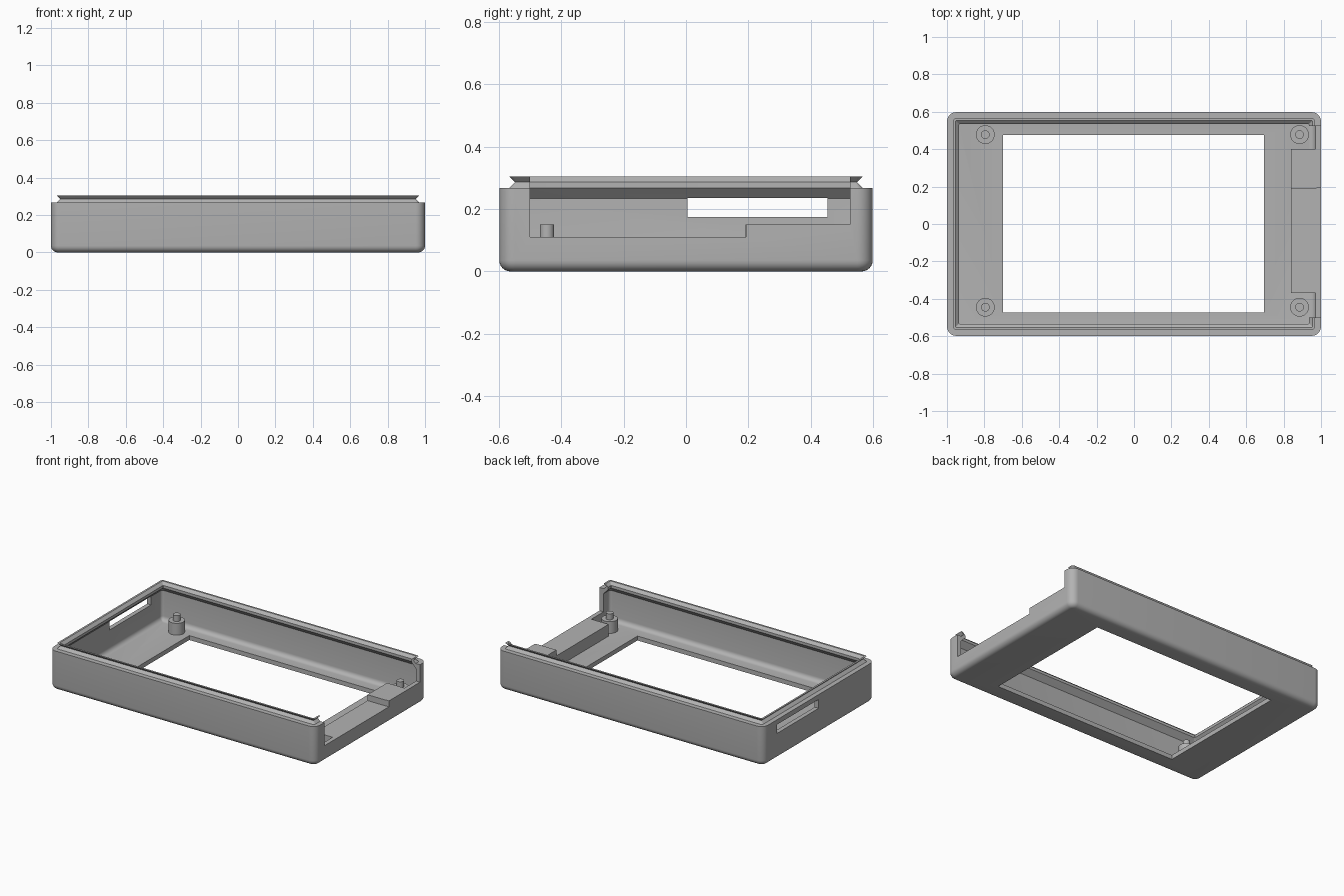
import bpy, bmesh, math

if "Cube" in bpy.data.objects:
    bpy.data.objects.remove(bpy.data.objects["Cube"])

grey = bpy.data.materials.new("plain_grey")
grey.diffuse_color = (0.45, 0.45, 0.45, 1)
grey.use_nodes = True
grey.node_tree.nodes["Principled BSDF"].inputs["Base Color"].default_value = grey.diffuse_color

HX, HY = 1.0, 0.598


def finish(name, bm):
    bmesh.ops.recalc_face_normals(bm, faces=bm.faces[:])
    me = bpy.data.meshes.new(name)
    bm.to_mesh(me)
    bm.free()
    me.materials.append(grey)
    ob = bpy.data.objects.new(name, me)
    bpy.context.collection.objects.link(ob)
    return ob


def box(name, x0, x1, y0, y1, z0, z1):
    bm = bmesh.new()
    bmesh.ops.create_cube(bm, size=1)
    for v in bm.verts:
        v.co = ((x0 + x1) / 2 + v.co.x * (x1 - x0),
                (y0 + y1) / 2 + v.co.y * (y1 - y0),
                (z0 + z1) / 2 + v.co.z * (z1 - z0))
    return finish(name, bm)


def ring(bm, inset, z, seg=8):
    """Rounded rectangle loop, inset from the outer wall."""
    r = max(0.05 - inset, 0.004)
    cx, cy = HX - inset - r, HY - inset - r
    out = []
    for q, (sx, sy) in enumerate(((1, 1), (-1, 1), (-1, -1), (1, -1))):
        for i in range(seg + 1):
            a = math.pi / 2 * (q + i / seg)
            out.append(bm.verts.new((sx * cx + r * math.cos(a), sy * cy + r * math.sin(a), z)))
    return out


def select_only(ob):
    bpy.ops.object.select_all(action='DESELECT')
    ob.select_set(True)
    bpy.context.view_layer.objects.active = ob


# Wall cross-section: (inset, height) from the bottom, over the lip, to the inner floor
R, RI, T = 0.036, 0.03, 0.03
steps = [i / 6 * math.pi / 2 for i in range(7)]
profile = [(R * (1 - math.sin(a)), R * (1 - math.cos(a))) for a in steps]
profile += [(0, 0.268), (0.032, 0.268), (0.05, 0.286), (0.032, 0.304),
            (0.045, 0.304), (0.064, 0.286), (0.064, 0.268), (T, 0.233)]
profile += [(T + RI * (1 - math.cos(a)), T + RI * (1 - math.sin(a))) for a in steps]

bm = bmesh.new()
loops = [ring(bm, d, z) for d, z in profile]
for a, b in zip(loops, loops[1:]):
    n = len(a)
    for i in range(n):
        bm.faces.new((a[i], a[(i + 1) % n], b[(i + 1) % n], b[i]))
bm.faces.new(loops[0])
bm.faces.new(loops[-1])
shell = finish("case_shell", bm)

# Openings: screen hole, side slot, stepped port gap
cutters = [
    box("screen_cutter", -0.70, 0.695, -0.472, 0.477, -0.1, 0.1),
    box("slot_cutter", -1.1, -0.9, 0.005, 0.453, 0.175, 0.235),
    box("port_cutter_low", 0.9, 1.1, -0.5, 0.192, 0.11, 0.4),
    box("port_cutter_high", 0.9, 1.1, 0.19, 0.525, 0.15, 0.4),
]
for c in cutters:
    c.hide_render = True
    m = shell.modifiers.new("cut", 'BOOLEAN')
    m.operation = 'DIFFERENCE'
    m.solver = 'EXACT'
    m.object = c
    select_only(shell)
    bpy.ops.object.modifier_apply(modifier=m.name)
    bpy.data.objects.remove(c)
select_only(shell)
bpy.ops.object.shade_smooth_by_angle(angle=math.radians(30))

# Stepped ledge inside the port gap
box("ledge_low", 0.84, 0.975, -0.37, 0.19, 0.025, 0.11)
box("ledge_high", 0.84, 0.975, 0.19, 0.4, 0.025, 0.15)


# Mounting posts with locating pins
def cylinder(bm, x, y, r, z0, z1):
    got = bmesh.ops.create_cone(bm, cap_ends=True, segments=32, radius1=r, radius2=r, depth=z1 - z0)
    bmesh.ops.translate(bm, verts=got["verts"], vec=(x, y, (z0 + z1) / 2))


for side, x in (("left", -0.795), ("right", 0.885)):
    for end, y in (("front", -0.445), ("back", 0.478)):
        bm = bmesh.new()
        cylinder(bm, x, y, 0.05, 0.025, 0.11)
        cylinder(bm, x, y, 0.023, 0.10, 0.15)
        post = finish(f"post_{side}_{end}", bm)
        select_only(post)
        bpy.ops.object.shade_smooth_by_angle(angle=math.radians(30))
